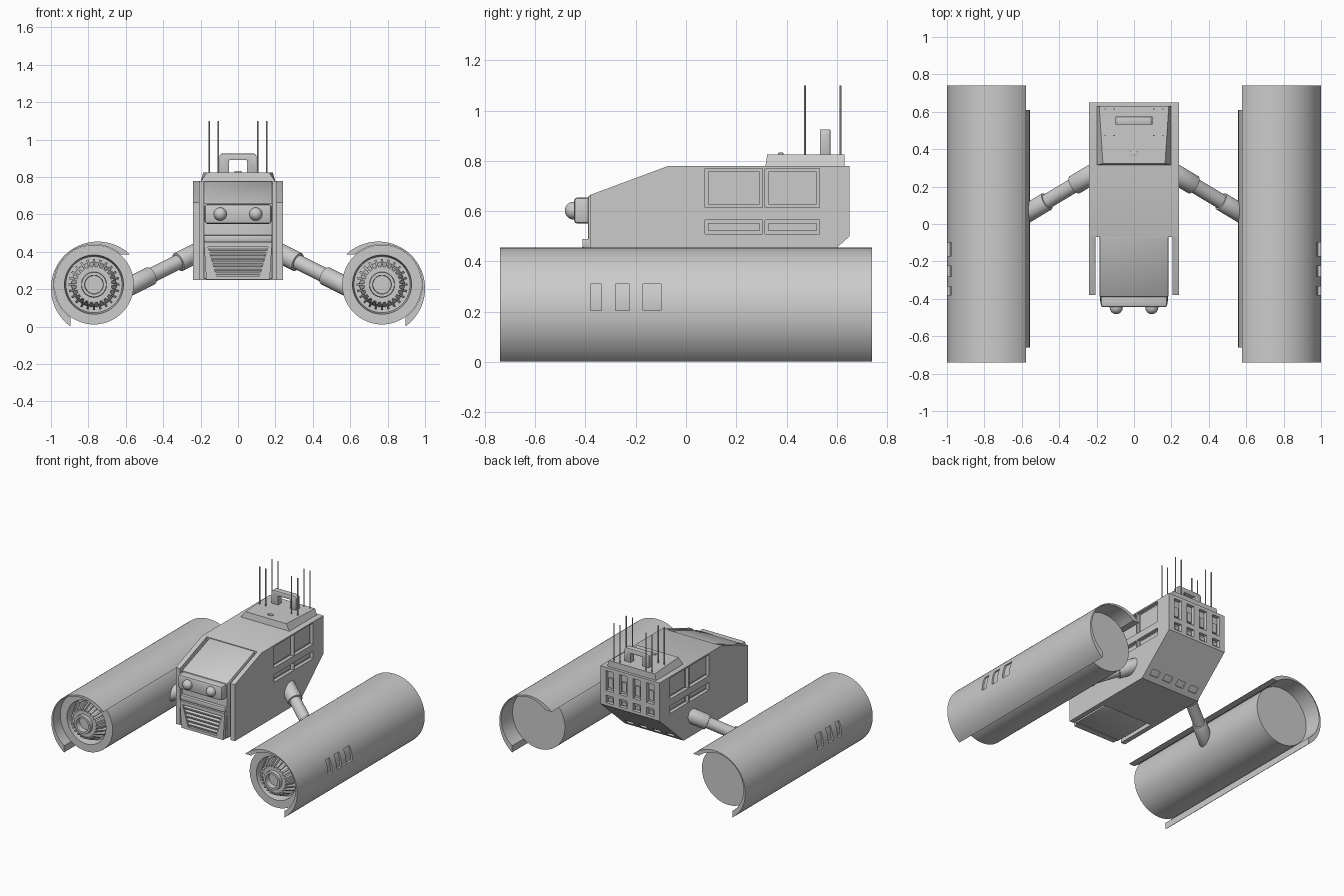
import bpy, bmesh, math
from mathutils import Matrix, Vector

if "Cube" in bpy.data.objects:
    bpy.data.objects.remove(bpy.data.objects["Cube"])


def bake(ob):
    dg = bpy.context.evaluated_depsgraph_get()
    me = bpy.data.meshes.new_from_object(ob.evaluated_get(dg))
    ob.modifiers.clear()
    ob.data = me


def finish(name, bm, mirror=False, bevel=0, cut=None, smooth=True):
    bmesh.ops.recalc_face_normals(bm, faces=bm.faces)
    me = bpy.data.meshes.new(name)
    bm.to_mesh(me)
    bm.free()
    ob = bpy.data.objects.new(name, me)
    bpy.context.collection.objects.link(ob)
    if bevel:
        m = ob.modifiers.new("bevel", "BEVEL")
        m.width, m.segments, m.angle_limit = bevel, 2, math.radians(40)
        bake(ob)
    if cut:
        cutter = finish("cutter", cut, smooth=False)
        cutter.hide_render = True
        m = ob.modifiers.new("cut", "BOOLEAN")
        m.operation, m.solver, m.object = "DIFFERENCE", "EXACT", cutter
        bake(ob)
        bpy.data.objects.remove(cutter)
    if mirror:
        m = ob.modifiers.new("mirror", "MIRROR")
        m.use_mirror_merge = False
        bake(ob)
    if smooth:
        bpy.ops.object.select_all(action="DESELECT")
        ob.select_set(True)
        bpy.context.view_layer.objects.active = ob
        bpy.ops.object.shade_smooth_by_angle(angle=math.radians(30))
    return ob


def box(bm, x0, x1, y0, y1, z0, z1, rot=None):
    c = Matrix.Translation(((x0 + x1) / 2, (y0 + y1) / 2, (z0 + z1) / 2))
    s = Matrix.Diagonal((x1 - x0, y1 - y0, z1 - z0, 1))
    bmesh.ops.create_cube(bm, size=1, matrix=c @ (rot or Matrix()) @ s)
    return bm


def prism(bm, pts, a0, a1, axis):
    """Extrude a (y,z) profile along x, or an (x,z) profile along y."""
    co = (lambda p, a: (a, p[0], p[1])) if axis == "x" else (lambda p, a: (p[0], a, p[1]))
    lo = [bm.verts.new(co(p, a0)) for p in pts]
    hi = [bm.verts.new(co(p, a1)) for p in pts]
    n = len(pts)
    bm.faces.new(lo)
    bm.faces.new(hi)
    for i in range(n):
        j = (i + 1) % n
        bm.faces.new((lo[i], lo[j], hi[j], hi[i]))
    return bm


def lathe(bm, profile, cx, cz, n=64):
    """Revolve (r,y) points around the y axis line through (cx,cz)."""
    vs = [bm.verts.new((cx + r, y, cz)) for r, y in profile]
    es = [bm.edges.new(e) for e in zip(vs, vs[1:])]
    bmesh.ops.spin(bm, geom=vs + es, cent=(cx, 0, cz), axis=(0, 1, 0),
                   angle=math.tau, steps=n, use_duplicate=False)
    bmesh.ops.remove_doubles(bm, verts=bm.verts, dist=1e-5)
    return bm


def rod(bm, a, b, r, n=32):
    a, b = Vector(a), Vector(b)
    m = Matrix.Translation((a + b) / 2) @ (b - a).to_track_quat("Z", "Y").to_matrix().to_4x4()
    bmesh.ops.create_cone(bm, cap_ends=True, segments=n, radius1=r, radius2=r,
                          depth=(b - a).length, matrix=m)
    return bm


def arc(cx, cz, r, a0, a1, n=48):
    angles = [math.radians(a0 + (a1 - a0) * i / n) for i in range(n + 1)]
    return [(cx + r * math.cos(a), cz + r * math.sin(a)) for a in angles]


new = bmesh.new
PX, PZ = 0.77, 0.225

# Pod shells: crescent section with three slots on the outer side
slots = new()
for y0, y1 in ((-0.38, -0.335), (-0.28, -0.225), (-0.17, -0.10)):
    box(slots, 0.95, 1.1, y0, y1, 0.205, 0.31)
section = arc(0.75, 0.205, 0.25, 134, -54.5) + arc(PX, PZ, 0.215, -54.4, 132)
finish("pod_shell", prism(new(), section, -0.74, 0.74, "y"), mirror=True, cut=slots)

# Pod bodies with front intake recess
finish("pod_body", lathe(new(), [(0, 0.61), (0.213, 0.61), (0.213, -0.66), (0.158, -0.66),
                                 (0.15, -0.59), (0, -0.59)], PX, PZ), mirror=True)

# Turbines: cone, hub ring and blades
finish("turbine", lathe(new(), [(0.12, -0.585), (0.12, -0.62), (0.095, -0.685), (0.068, -0.685),
                                (0.066, -0.71), (0.05, -0.71), (0.048, -0.67), (0, -0.67)],
                        PX, PZ), mirror=True)
bm = new()
for i in range(24):
    start = len(bm.verts)
    prism(bm, [(-0.585, 0.11), (-0.585, 0.137), (-0.63, 0.137), (-0.69, 0.107), (-0.69, 0.09)],
          -0.006, 0.006, "x")
    bm.verts.ensure_lookup_table()
    bmesh.ops.transform(bm, verts=bm.verts[start:], matrix=Matrix.Translation((PX, 0, PZ))
                        @ Matrix.Rotation(math.tau * i / 24, 4, "Y"))
finish("turbine_blades", bm, mirror=True)

# Support arms: shaft with a sleeve at each end
A, D = Vector((0.6, 0.04, 0.205)), Vector((-0.4, 0.24, 0.2))
finish("arm_shaft", rod(new(), A, A + D, 0.04), mirror=True)
finish("arm_outer_sleeve", rod(new(), A, A + D * 0.34, 0.05), mirror=True, bevel=0.005)
finish("arm_inner_sleeve", rod(new(), A + D * 0.7, A + D, 0.053), mirror=True, bevel=0.005)

# Hull: side profile with windows, rear panels and an open front bay
cut = box(new(), -0.205, 0.205, -0.6, -0.07, 0.1, 1)
for s in (-1, 1):
    for y0, y1 in ((0.075, 0.305), (0.315, 0.53)):
        for z0, z1 in ((0.615, 0.77), (0.51, 0.565)):
            xs = sorted((s * 0.215, s * 0.3))
            box(cut, *xs, y0, y1, z0, z1)
for x in (-0.165, -0.055, 0.055, 0.165):
    box(cut, x - 0.03, x + 0.03, 0.625, 0.7, 0.61, 0.755)
    box(cut, x - 0.03, x + 0.03, 0.625, 0.7, 0.52, 0.575)
    box(cut, x - 0.033, x + 0.033, 0.40, 0.445, 0.265, 0.305,
        Matrix.Rotation(math.atan2(0.25, 0.28), 4, "X"))
hull = [(-0.38, 0.25), (0.37, 0.25), (0.65, 0.5), (0.65, 0.78), (-0.07, 0.78), (-0.38, 0.665)]
finish("hull", prism(new(), hull, -0.24, 0.24, "x"), cut=cut)

# Window and rear panel inner frames
bm = new()
for x in (-0.165, -0.055, 0.055, 0.165):
    box(bm, x - 0.018, x + 0.018, 0.615, 0.638, 0.63, 0.70)
    box(bm, x - 0.018, x + 0.018, 0.615, 0.64, 0.53, 0.555)
finish("rear_panel_inserts", bm)
bm = new()
for y0, y1 in ((0.075, 0.305), (0.315, 0.53)):
    for z0, z1 in ((0.615, 0.77), (0.51, 0.565)):
        box(bm, 0.21, 0.222, y0 + 0.012, y1 - 0.012, z0 + 0.012, z1 - 0.012)
finish("side_window_panes", bm, mirror=True)

# Nose with sloped windscreen
nose = [(-0.39, 0.255), (-0.05, 0.255), (-0.05, 0.775), (-0.075, 0.775), (-0.39, 0.66)]
finish("nose", prism(new(), nose, -0.185, 0.185, "x"), bevel=0.008)

# Headlight bar and lamps
bar = box(new(), -0.178, 0.178, -0.445, -0.37, 0.55, 0.655)
finish("headlight_bar", bar, bevel=0.014)
bm = new()
bmesh.ops.create_uvsphere(bm, u_segments=24, v_segments=14, radius=0.035,
                          matrix=Matrix.Translation((0.095, -0.447, 0.602)))
finish("headlight", bm, mirror=True)

# Grille: lip, frame and slats
finish("grille_lip", box(new(), -0.182, 0.182, -0.412, -0.37, 0.455, 0.49), bevel=0.005)
frame = [(-0.17, 0.253), (0.17, 0.253), (0.182, 0.45), (-0.182, 0.45)]
opening = [(-0.115, 0.272), (0.115, 0.272), (0.16, 0.425), (-0.16, 0.425)]
finish("grille_frame", prism(new(), frame, -0.415, -0.37, "y"),
       cut=prism(new(), opening, -0.5, -0.385, "y"))
bm = new()
for i in range(5):
    z = 0.29 + i * 0.029
    w = 0.115 + (z - 0.272) * 0.29
    box(bm, -w, w, -0.41, -0.38, z - 0.008, z + 0.008, Matrix.Rotation(0.35, 4, "X"))
finish("grille_slats", bm)

# Roof deck: tapered block, narrower on top toward the front
bm = box(new(), -0.2, 0.2, 0.315, 0.63, 0.775, 0.825)
for v in bm.verts:
    if v.co.z > 0.8:
        v.co.x *= 0.83 if v.co.y < 0.5 else 0.93
        v.co.y += 0.008 if v.co.y < 0.5 else 0
finish("roof_deck", bm)
finish("roof_sensor", box(new(), -0.02, 0.02, 0.365, 0.388, 0.82, 0.833), bevel=0.005)

# Roof handle: inverted U
handle = [(-0.1, 0.82), (-0.1, 0.912), (-0.088, 0.925), (0.088, 0.925), (0.1, 0.912), (0.1, 0.82),
          (0.047, 0.82), (0.047, 0.89), (-0.047, 0.89), (-0.047, 0.82)]
finish("roof_handle", prism(new(), handle, 0.532, 0.574, "y"), bevel=0.003)

# Antennas
bm = new()
for x in (0.105, 0.155):
    for y in (0.473, 0.615):
        rod(bm, (x, y, 0.81), (x, y, 1.1), 0.004, 8)
finish("antenna", bm, mirror=True)
